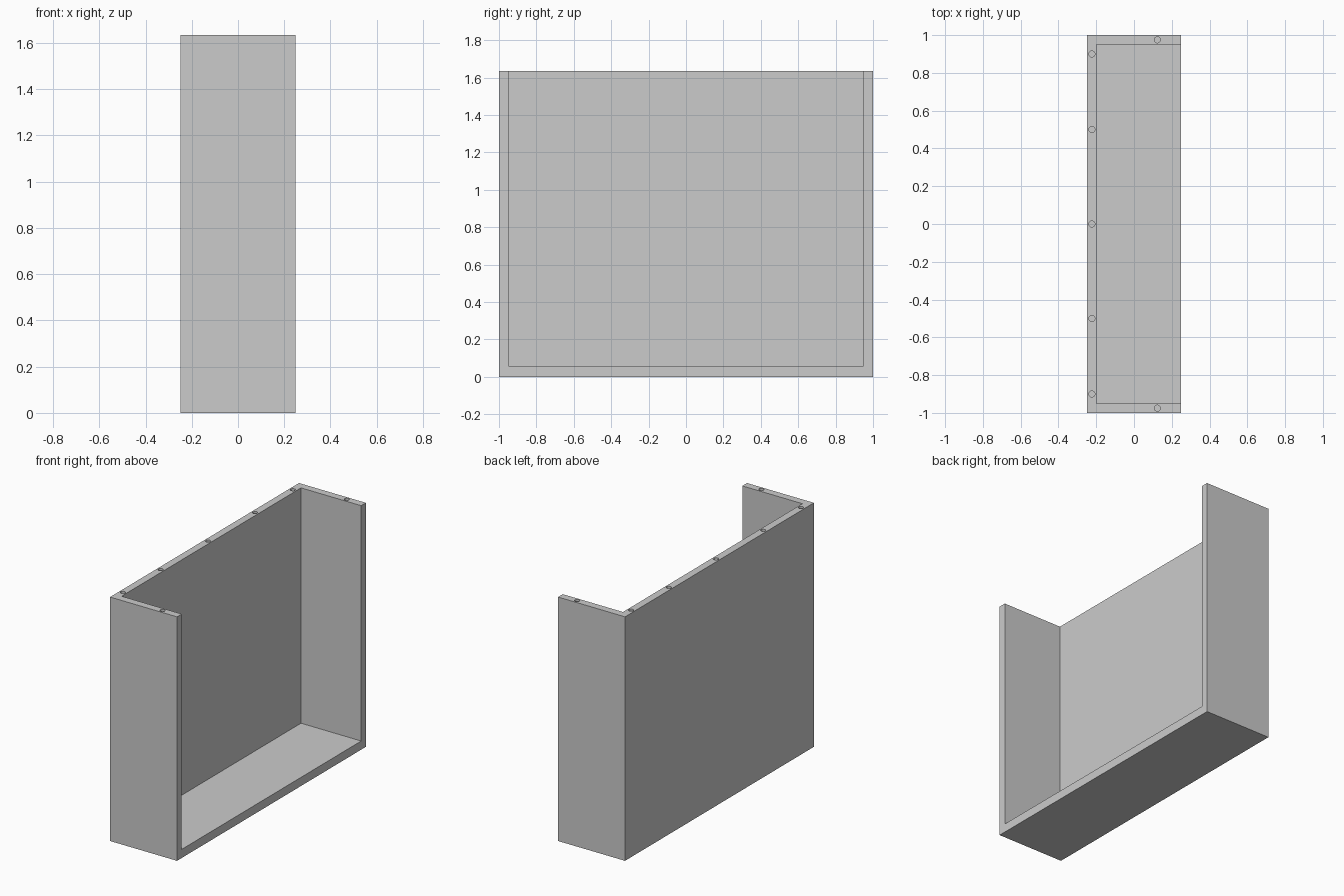
import bpy
import bmesh
from mathutils import Matrix, Vector

if "Cube" in bpy.data.objects:
    bpy.data.objects.remove(bpy.data.objects["Cube"])

WIDTH, LENGTH, HEIGHT = 0.496, 2.0, 1.635
WALL, FLOOR = 0.05, 0.058
HOLE_RADIUS, HOLE_DEPTH = 0.016, 0.1

grey = bpy.data.materials.new("plain grey")
grey.use_nodes = True
colour = (0.6, 0.6, 0.6, 1)
grey.diffuse_color = colour
grey.node_tree.nodes["Principled BSDF"].inputs["Base Color"].default_value = colour


def make_object(name, bm):
    mesh = bpy.data.meshes.new(name)
    bm.to_mesh(mesh)
    bm.free()
    mesh.materials.append(grey)
    obj = bpy.data.objects.new(name, mesh)
    bpy.context.collection.objects.link(obj)
    return obj


def box(name, low, high):
    low, high = Vector(low), Vector(high)
    bm = bmesh.new()
    bmesh.ops.create_cube(bm, size=1, matrix=Matrix.Translation((low + high) / 2)
                          @ Matrix.Diagonal((high - low).to_4d()))
    return make_object(name, bm)


def cut(target, cutter):
    mod = target.modifiers.new("cut", "BOOLEAN")
    mod.operation = "DIFFERENCE"
    mod.solver = "EXACT"
    mod.object = cutter
    bpy.context.view_layer.objects.active = target
    bpy.ops.object.modifier_apply(modifier=mod.name)
    bpy.data.objects.remove(cutter)


# Solid block hollowed out, open at the top and on the +x side
x, y = WIDTH / 2, LENGTH / 2
case = box("open_case", (-x, -y, 0), (x, y, HEIGHT))
cut(case, box("cavity_cutter", (-x + WALL, -y + WALL, FLOOR), (x + 1, y - WALL, HEIGHT + 1)))

# Screw holes sunk into the top rim: five along the long wall, one in each end wall
holes = [(-x + WALL / 2, p) for p in (-0.9, -0.5, 0, 0.5, 0.9)]
holes += [(x / 2, side * (y - WALL / 2)) for side in (-1, 1)]
bm = bmesh.new()
for hx, hy in holes:
    bmesh.ops.create_cone(bm, cap_ends=True, segments=32, radius1=HOLE_RADIUS,
                          radius2=HOLE_RADIUS, depth=2 * HOLE_DEPTH,
                          matrix=Matrix.Translation((hx, hy, HEIGHT)))
cut(case, make_object("hole_cutter", bm))

# Flat walls with smooth hole sides
bpy.ops.object.select_all(action="DESELECT")
case.select_set(True)
bpy.context.view_layer.objects.active = case
bpy.ops.object.shade_smooth_by_angle()
